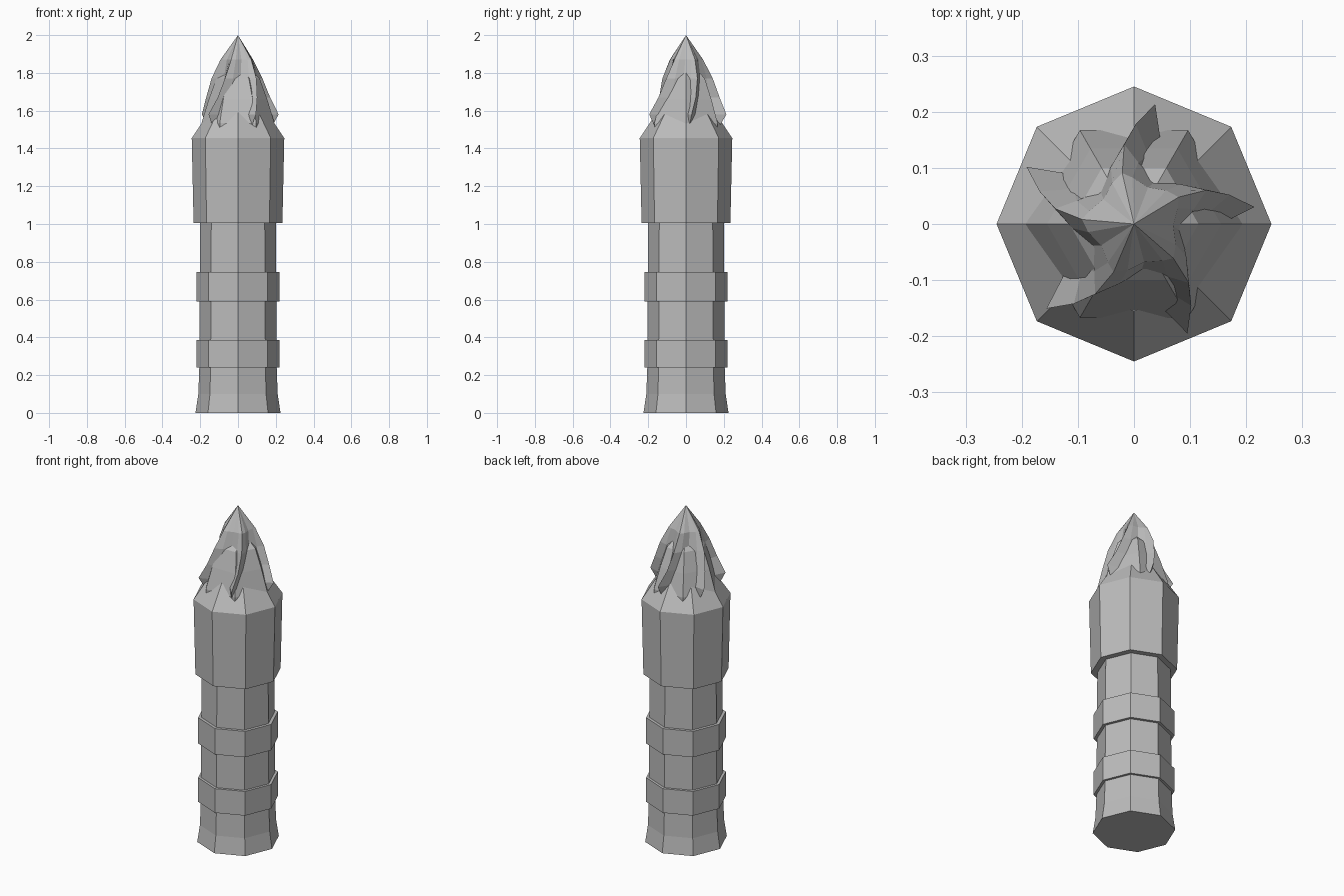
import bpy, bmesh
from math import cos, sin, radians

if "Cube" in bpy.data.objects:
    bpy.data.objects.remove(bpy.data.objects["Cube"])

grey = bpy.data.materials.new("plain grey")
grey.use_nodes = True
colour = (0.5, 0.5, 0.5, 1)
grey.diffuse_color = colour
grey.node_tree.nodes["Principled BSDF"].inputs["Base Color"].default_value = colour


def loft(name, rings, tip=None):
    """Skin a list of equal-length point rings, closing the ends."""
    bm = bmesh.new()
    loops = [[bm.verts.new(p) for p in ring] for ring in rings]
    n = len(loops[0])
    for low, high in zip(loops, loops[1:]):
        for i in range(n):
            j = (i + 1) % n
            bm.faces.new((low[i], low[j], high[j], high[i]))
    bm.faces.new(loops[0][::-1])
    if tip:
        apex = bm.verts.new(tip)
        for i in range(n):
            bm.faces.new((loops[-1][i], loops[-1][(i + 1) % n], apex))
    else:
        bm.faces.new(loops[-1])
    bmesh.ops.recalc_face_normals(bm, faces=bm.faces)
    mesh = bpy.data.meshes.new(name)
    bm.to_mesh(mesh)
    bm.free()
    mesh.materials.append(grey)
    ob = bpy.data.objects.new(name, mesh)
    bpy.context.collection.objects.link(ob)
    return ob


def polar(r, degrees, z):
    a = radians(degrees)
    return (r * cos(a), r * sin(a), z)


def turned(name, sides, profile, tip=None):
    step = 360 / sides
    return loft(name, [[polar(r, i * step, z) for i in range(sides)]
                       for r, z in profile], tip)


# Eight-sided handle with a flared foot
turned("handle", 8, [(0.225, 0), (0.21, 0.1), (0.205, 0.24), (0.2, 1.01)])

# Two raised bands
for name, low, high in (("lower_band", 0.24, 0.385), ("upper_band", 0.59, 0.745)):
    turned(name, 8, [(0.22, low), (0.22, high)])

# Wide head with a sloping shoulder
turned("head", 8, [(0.235, 1.005), (0.245, 1.455), (0.155, 1.59)])

# Six-sided core of the flame
turned("flame_core", 6, [(0.193, 1.5), (0.193, 1.535), (0.155, 1.66), (0.115, 1.77)],
       (0, 0, 1.88))

# Five twisted flame tongues: height, ridge radius, ridge twist, flank and valley radius
levels = [(1.525, 0.185, -2, 0.13, 0.07),
          (1.58, 0.217, 0, 0.14, 0.08),
          (1.67, 0.178, 9, 0.125, 0.085),
          (1.77, 0.143, 17, 0.11, 0.085),
          (1.87, 0.093, 23, 0.083, 0.07)]
rings = []
for z, ridge, twist, flank, valley in levels:
    ring = []
    for k in range(5):
        a = 8 + 72 * k + twist
        ring += [polar(flank, a - 11, z), polar(ridge, a, z),
                 polar(flank, a + 15, z), polar(valley, a + 38, z)]
    rings.append(ring)
loft("flame_tongues", rings, (0, 0, 2))
